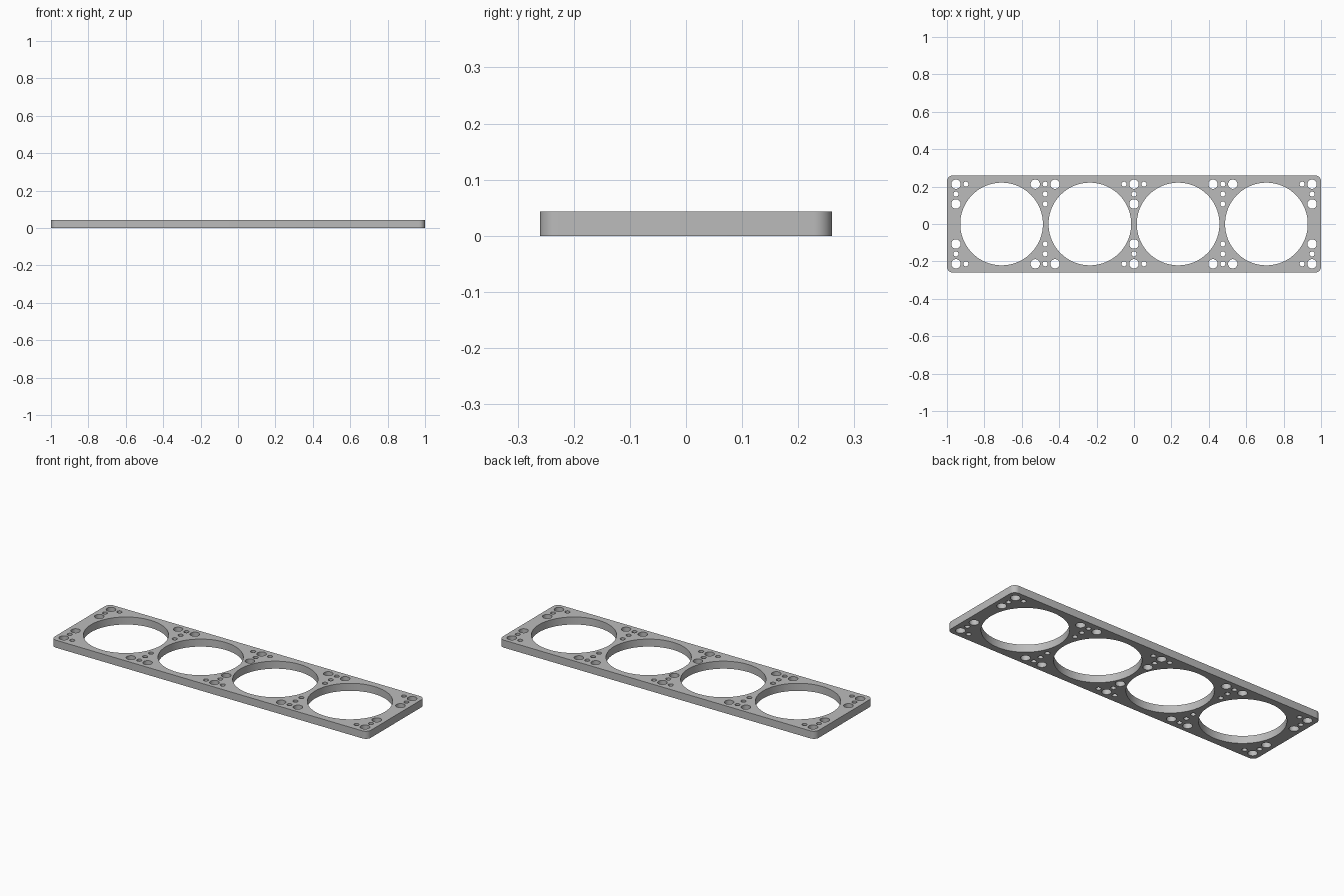
import bpy
from math import cos, sin, pi, radians

if "Cube" in bpy.data.objects:
    bpy.data.objects.remove(bpy.data.objects["Cube"])

LENGTH, WIDTH, THICK, CORNER = 2.0, 0.52, 0.043, 0.032
PITCH, BORE = 0.472, 0.221
BIG, SMALL = 0.025, 0.0135

grey = bpy.data.materials.new("plain grey")
grey.use_nodes = True
colour = (0.5, 0.5, 0.5, 1)
grey.diffuse_color = colour
grey.node_tree.nodes["Principled BSDF"].inputs["Base Color"].default_value = colour

profile = bpy.data.curves.new("mounting_plate", "CURVE")
profile.dimensions = "2D"
profile.fill_mode = "BOTH"
profile.extrude = THICK / 2


def arc(x, y, r, start, end, steps):
    angles = [start + (end - start) * i / steps for i in range(steps + 1)]
    return [(x + r * cos(a), y + r * sin(a)) for a in angles]


def add_loop(points):
    spline = profile.splines.new("POLY")
    spline.points.add(len(points) - 1)
    for p, (x, y) in zip(spline.points, points):
        p.co = (x, y, 0, 1)
    spline.use_cyclic_u = True


def add_hole(x, y, r, sides):
    add_loop(arc(x, y, r, 0, 2 * pi, sides)[:-1])


# Rounded outer edge
outline = []
for i, (sx, sy) in enumerate([(1, 1), (-1, 1), (-1, -1), (1, -1)]):
    outline += arc(sx * (LENGTH / 2 - CORNER), sy * (WIDTH / 2 - CORNER),
                   CORNER, i * pi / 2, (i + 1) * pi / 2, 10)
add_loop(outline)

# Four large round openings
for i in range(4):
    add_hole((i - 1.5) * PITCH, 0, BORE, 96)

# Screw holes: (x, y, radius), mirrored to both long edges
IN, MID, OUT, STEP = 0.107, 0.16, 0.213, 0.053
END, GAP = 0.952, 0.475
holes = [(0, OUT, BIG), (0, MID, SMALL), (0, IN, BIG)]
for s in (-1, 1):
    holes += [(s * STEP, OUT, SMALL)]
    holes += [(s * END, OUT, BIG), (s * END, MID, SMALL), (s * END, IN, BIG),
              (s * (END - STEP), OUT, SMALL)]
    holes += [(s * GAP, y, SMALL) for y in (OUT, MID, IN)]
    holes += [(s * (GAP + d), OUT, BIG) for d in (-STEP, STEP)]
for x, y, r in holes:
    for side in (-1, 1):
        add_hole(x, side * y, r, 32)

# Solid plate from the profile
plate = bpy.data.objects.new("mounting_plate", profile)
bpy.context.collection.objects.link(plate)
plate.location.z = THICK / 2
profile.materials.append(grey)
bpy.ops.object.select_all(action="DESELECT")
plate.select_set(True)
bpy.context.view_layer.objects.active = plate
bpy.ops.object.convert(target="MESH")

# Join the caps to the walls and smooth the round walls
bpy.ops.object.mode_set(mode="EDIT")
bpy.ops.mesh.select_all(action="SELECT")
bpy.ops.mesh.remove_doubles(threshold=0.00005)
bpy.ops.mesh.normals_make_consistent(inside=False)
bpy.ops.object.mode_set(mode="OBJECT")
bpy.ops.object.shade_smooth_by_angle(angle=radians(30))
